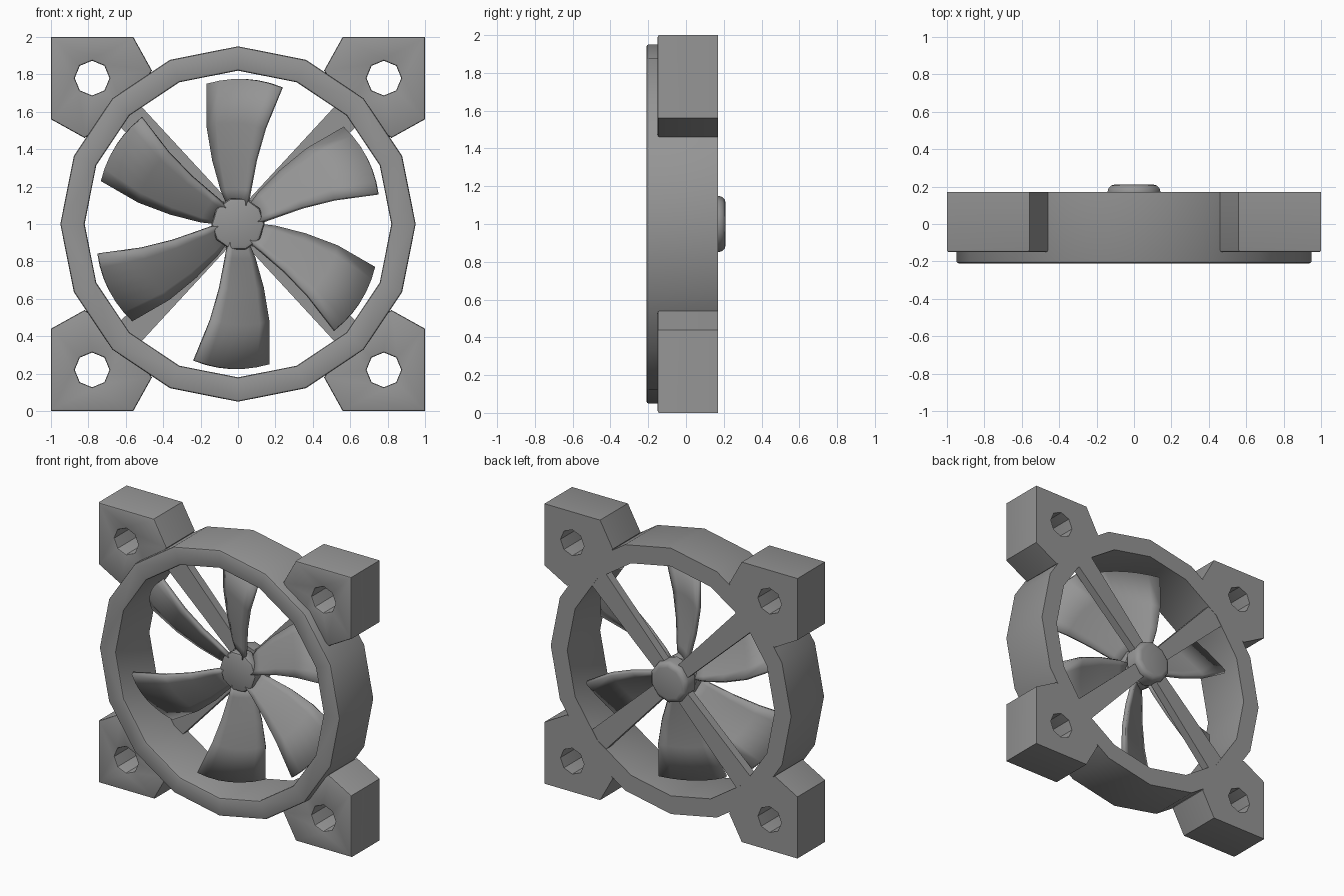
import bpy, bmesh
from math import sin, cos, pi, radians

cube = bpy.data.objects.get("Cube")
if cube:
    bpy.data.objects.remove(cube, do_unlink=True)

GREY = (0.3, 0.3, 0.3, 1)
plastic = bpy.data.materials.new("grey_plastic")
plastic.use_nodes = True
plastic.diffuse_color = GREY
plastic.node_tree.nodes["Principled BSDF"].inputs["Base Color"].default_value = GREY


def add_object(name, bm, smooth=30):
    """Turn a bmesh, drawn around the fan axis, into a shaded object."""
    bmesh.ops.recalc_face_normals(bm, faces=bm.faces[:])
    mesh = bpy.data.meshes.new(name)
    bm.to_mesh(mesh)
    bm.free()
    mesh.materials.append(plastic)
    obj = bpy.data.objects.new(name, mesh)
    obj.location.z = 1
    bpy.context.collection.objects.link(obj)
    bpy.ops.object.select_all(action="DESELECT")
    obj.select_set(True)
    bpy.context.view_layer.objects.active = obj
    bpy.ops.object.shade_smooth_by_angle(angle=radians(smooth))
    return obj


def circle(sides, radius, cx=0, cz=0, turn=0):
    return [(cx + radius * cos(turn + 2 * pi * i / sides),
             cz + radius * sin(turn + 2 * pi * i / sides)) for i in range(sides)]


def prism(name, loops, front, back, bevel=0.0, bevel_at=(), segments=2, smooth=30):
    """Extrude an outline (and optional hole) along y, rounding chosen ends."""
    bm = bmesh.new()
    edges = []
    for loop in loops:
        verts = [bm.verts.new((x, front, z)) for x, z in loop]
        edges += [bm.edges.new((v, verts[i - 1])) for i, v in enumerate(verts)]
    bmesh.ops.triangle_fill(bm, edges=edges, use_beauty=True, use_dissolve=False)
    out = bmesh.ops.extrude_face_region(bm, geom=bm.faces[:])["geom"]
    for v in out:
        if isinstance(v, bmesh.types.BMVert):
            v.co.y = back
    bmesh.ops.recalc_face_normals(bm, faces=bm.faces[:])
    if bevel:
        rim = [e for e in bm.edges if e.calc_face_angle(0) > 1
               and any(all(abs(v.co.y - y) < 1e-5 for v in e.verts) for y in bevel_at)]
        bmesh.ops.bevel(bm, geom=rim, offset=bevel, segments=segments,
                        profile=0.5, affect="EDGES")
    return add_object(name, bm, smooth)


# Frame ring
prism("frame_ring", [circle(16, 0.95), circle(16, 0.82)], -0.21, 0.17, 0.012, [-0.21])

# Four mounting corners with bolt holes
corner = [(1, 1), (0.56, 1), (0.46, 0.82), (0.61, 0.61), (0.82, 0.46), (1, 0.56)]
for side, sx in (("left", 1), ("right", -1)):
    for level, sz in (("upper", 1), ("lower", -1)):
        outline = [(x * sx, z * sz) for x, z in corner]
        hole = circle(8, 0.093, 0.78 * sx, 0.78 * sz)
        prism(f"{level}_{side}_mount", [outline, hole], -0.15, 0.17, 0.01, [-0.15])

# Tapered struts holding the motor at the back
for i in range(4):
    strut = prism(f"strut_{i + 1}",
                  [[(0.08, -0.05), (0.84, -0.08), (0.84, 0.08), (0.08, 0.05)]], 0.11, 0.168)
    strut.rotation_euler.y = pi / 4 + i * pi / 2

# Motor cap, shaft and rotor hub
prism("motor_cap", [circle(10, 0.148, turn=pi / 10)], 0.1, 0.21, 0.035, [0.21], 3, 40)
prism("shaft", [circle(10, 0.08)], 0.05, 0.12, smooth=40)
prism("rotor_hub", [circle(10, 0.143)], -0.01, 0.085, 0.02, [-0.01, 0.085], 2, 40)

# Blade sections: trailing x, trailing z, leading x, leading z, trailing y, leading y
sections = [(-0.05, 0.1, 0.05, 0.1, 0.075, 0.0),
            (-0.085, 0.18, 0.065, 0.18, 0.08, -0.01),
            (-0.13, 0.34, 0.096, 0.34, 0.085, -0.045),
            (-0.16, 0.52, 0.145, 0.51, 0.085, -0.08),
            (-0.16, 0.75, 0.235, 0.73, 0.08, -0.12)]
COLUMNS = 6


def build_blade(name):
    bm = bmesh.new()
    rows = []
    for k, (x0, z0, x1, z1, y0, y1) in enumerate(sections):
        row = []
        for c in range(COLUMNS + 1):
            t = c / COLUMNS
            bow = 4 * t * (1 - t) * k / 4
            row.append(bm.verts.new((x0 + (x1 - x0) * t,
                                     y0 + (y1 - y0) * t - 0.02 * bow,
                                     z0 + (z1 - z0) * t + 0.035 * bow)))
        rows.append(row)
    for a, b in zip(rows, rows[1:]):
        for c in range(COLUMNS):
            bm.faces.new((a[c], a[c + 1], b[c + 1], b[c]))
    blade = add_object(name, bm, 40)
    thick = blade.modifiers.new("thickness", "SOLIDIFY")
    thick.thickness = 0.028
    thick.offset = 0
    return blade


# Six twisted blades
for i in range(6):
    build_blade(f"blade_{i + 1}").rotation_euler.y = i * pi / 3
